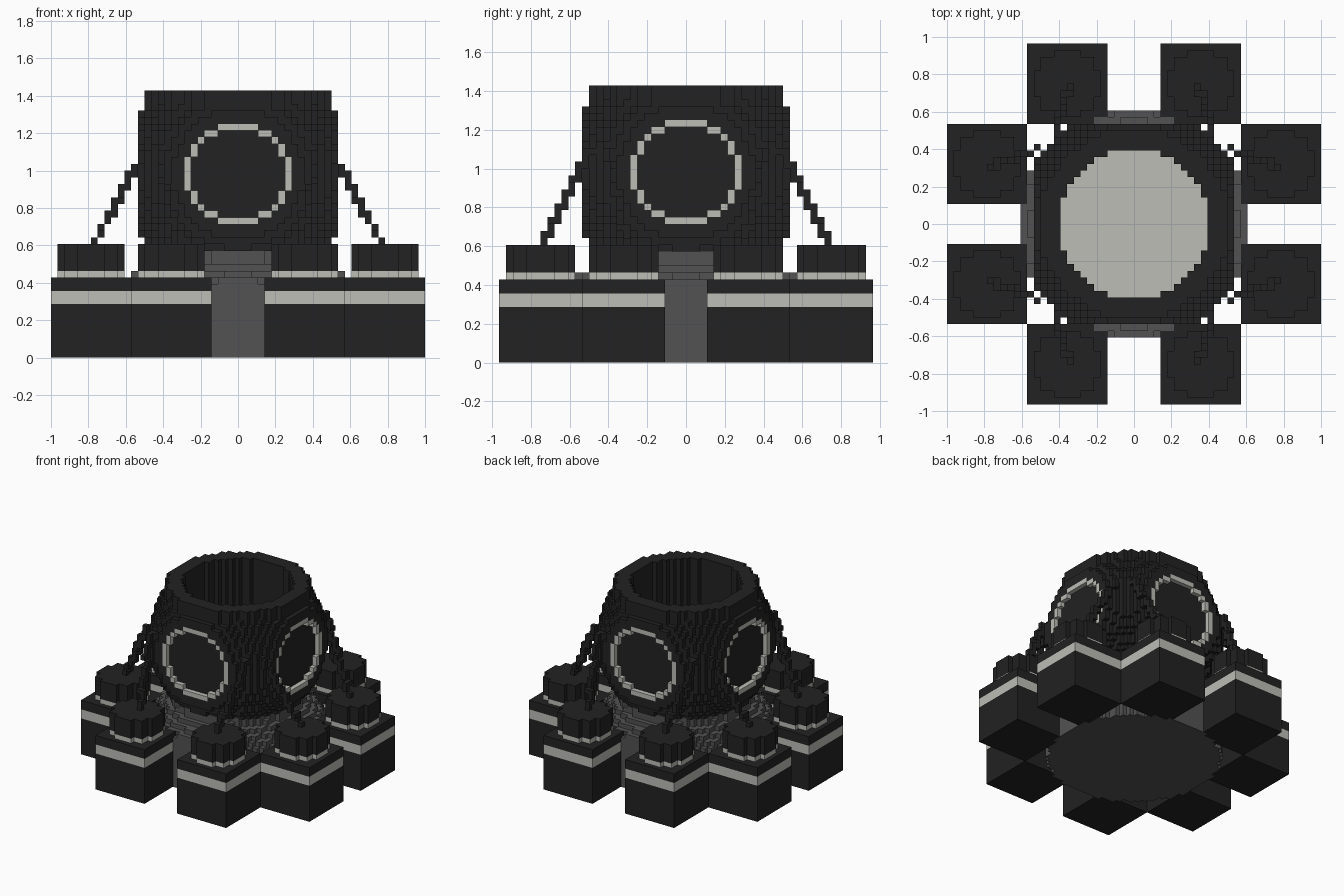
import bpy
import bmesh
import math
from mathutils import Vector

U = 1 / 28          # edge of one building block

if "Cube" in bpy.data.objects:
    bpy.data.objects.remove(bpy.data.objects["Cube"], do_unlink=True)


def make_material(name, colour):
    mat = bpy.data.materials.new(name)
    mat.use_nodes = True
    mat.diffuse_color = (*colour, 1)
    mat.node_tree.nodes["Principled BSDF"].inputs["Base Color"].default_value = (*colour, 1)
    return mat


MATS = [make_material("black_iron", (0.016, 0.016, 0.016)),
        make_material("pale_stone", (0.51, 0.51, 0.47)),
        make_material("dark_grey_stone", (0.085, 0.085, 0.085))]
BLACK, PALE, GREY = range(3)

# the four side corners of a block face, for each axis direction
DIRECTIONS = [tuple(s if a == k else 0 for k in range(3)) for a in range(3) for s in (-1, 1)]


def finish(name, bm):
    mesh = bpy.data.meshes.new(name)
    bm.to_mesh(mesh)
    bm.free()
    for mat in MATS:
        mesh.materials.append(mat)
    obj = bpy.data.objects.new(name, mesh)
    bpy.context.collection.objects.link(obj)
    return obj


def block_skin(name, cells):
    """Outer skin of a dictionary of blocks: cell -> material index."""
    bm = bmesh.new()
    verts = {}

    def vert(p):
        if p not in verts:
            verts[p] = bm.verts.new(Vector(p) * U)
        return verts[p]

    for cell, colour in cells.items():
        for d in DIRECTIONS:
            if tuple(c + k for c, k in zip(cell, d)) in cells:
                continue
            axis = next(k for k in range(3) if d[k])
            u, v = (axis + 1) % 3, (axis + 2) % 3
            ring = []
            for du, dv in ((0, 0), (1, 0), (1, 1), (0, 1)):
                p = list(cell)
                p[axis] += d[axis] > 0
                p[u] += du
                p[v] += dv
                ring.append(vert(tuple(p)))
            if d[axis] < 0:
                ring.reverse()
            bm.faces.new(ring).material_index = colour
    return finish(name, bm)


def fill(rule, x_range, y_range, z_range):
    """Blocks whose centres the rule gives a colour."""
    cells = {}
    for i in range(*x_range):
        for j in range(*y_range):
            for k in range(*z_range):
                colour = rule(i + 0.5, j + 0.5, k + 0.5)
                if colour is not None:
                    cells[i, j, k] = colour
    return cells


# Round stepped base
def base_rule(x, y, z):
    radius = min(17.3, max(13.1, 17.3 - 1.15 * (z - 11)))
    return GREY if math.hypot(x, y) < radius else None


block_skin("stepped_base", fill(base_rule, (-18, 18), (-18, 18), (0, 16)))


# Hollow globe with four flattened sides, round windows and a top collar
MIDDLE = 27.5


def globe_rule(x, y, z):
    r = math.hypot(x, y)
    if r < 11.2:
        return PALE if z < 17 else None
    globe = math.sqrt(max(0, 17.5 ** 2 - (z - MIDDLE) ** 2))
    if z > MIDDLE:
        globe = max(globe, 14.3)
    if r > globe or max(abs(x), abs(y)) > 15:
        return None
    if max(abs(x), abs(y)) > 14:
        across = min(abs(x), abs(y))
        window = math.hypot(across, z - MIDDLE)
        if window < 6.85:
            return None
        if window < 7.8:
            return PALE
    return BLACK


block_skin("globe_tower", fill(globe_rule, (-15, 15), (-15, 15), (16, 40)))


# Square pedestal with a pale band
def pedestal(name, cx, cy):
    bm = bmesh.new()
    for low, high, colour in ((0.04, 8, BLACK), (8, 10, PALE), (10, 12, BLACK)):
        new = bmesh.ops.create_cube(bm, size=1)["verts"]
        bmesh.ops.scale(bm, vec=Vector((12, 12, high - low)) * U, verts=new)
        bmesh.ops.translate(bm, vec=Vector((cx, cy, (low + high) / 2)) * U, verts=new)
        for face in {f for v in new for f in v.link_faces}:
            face.material_index = colour
    return finish(name, bm)


# Round drum standing on a pedestal, pale at its foot
def drum(name, cx, cy):
    def rule(x, y, z):
        if math.hypot(x - cx, y - cy) > 5.1:
            return None
        return PALE if z < 13 else BLACK
    return block_skin(name, fill(rule, (cx - 5, cx + 5), (cy - 5, cy + 5), (12, 17)))


# Chain of blocks from a drum up to the globe
def chain(name, start, end):
    cells = {}
    steps = 60
    for n in range(steps + 1):
        p = Vector(start).lerp(Vector(end), n / steps)
        cells[tuple(math.floor(c) for c in p)] = BLACK
    return block_skin(name, cells)


for sx, side in ((1, "left"), (-1, "right")):
    for sy, end in ((-1, "front"), (1, "back")):
        for place, cx, cy, foot, top in (
                ("inner", 10, 21, (9.5, 20.9), (11.8, 13.8)),
                ("outer", 22, 9, (21.5, 8.5), (14.2, 11.3))):
            tag = f"{end}_{side}_{place}"
            pedestal(f"pedestal_{tag}", sx * cx, sy * cy)
            drum(f"drum_{tag}", sx * cx, sy * cy)
            chain(f"chain_{tag}",
                  (sx * foot[0], sy * foot[1], 17.1),
                  (sx * top[0], sy * top[1], 30.5))
